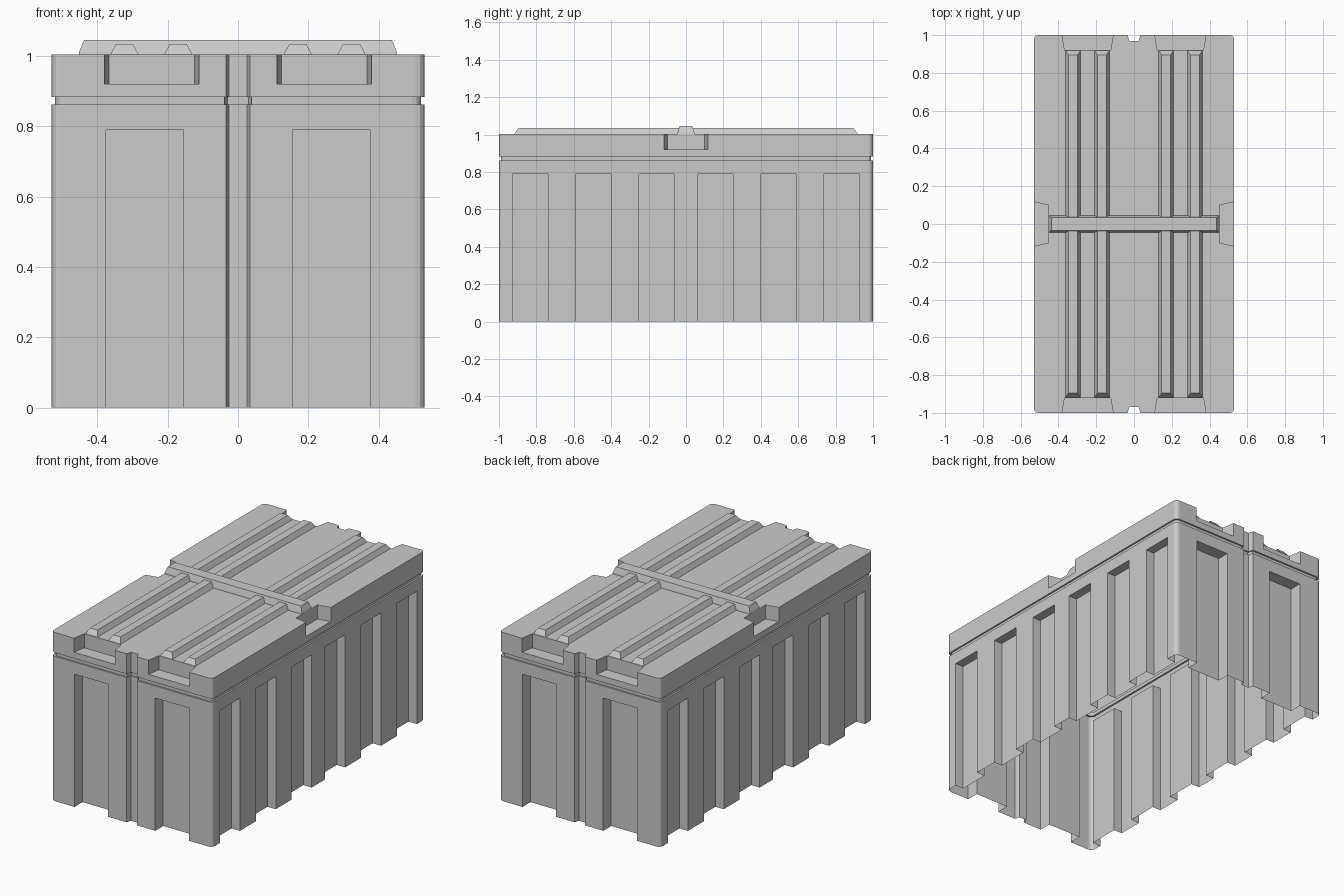
import bpy, bmesh, math

if "Cube" in bpy.data.objects:
    bpy.data.objects.remove(bpy.data.objects["Cube"])

HX, HY = 0.53, 1.0                    # half footprint
Z_BODY, Z_GROOVE, Z_LID = 0.862, 0.883, 1.004
GROOVE = 0.01

grey = bpy.data.materials.new("plain grey")
grey.diffuse_color = (0.6, 0.6, 0.6, 1)
grey.use_nodes = True
grey.node_tree.nodes["Principled BSDF"].inputs["Base Color"].default_value = grey.diffuse_color


def make_object(name, bm):
    bmesh.ops.recalc_face_normals(bm, faces=bm.faces)
    me = bpy.data.meshes.new(name)
    bm.to_mesh(me)
    bm.free()
    me.materials.append(grey)
    ob = bpy.data.objects.new(name, me)
    bpy.context.collection.objects.link(ob)
    return ob


def loft(bm, rings, bottom=True):
    """Skin a stack of equal-length rings of 3D points and cap the ends."""
    vs = [[bm.verts.new(p) for p in ring] for ring in rings]
    for a, b in zip(vs, vs[1:]):
        for i in range(len(a)):
            j = (i + 1) % len(a)
            bm.faces.new((a[i], a[j], b[j], b[i]))
    bm.faces.new(vs[-1])
    if bottom:
        bm.faces.new(vs[0][::-1])


def outline(z, inset):
    """Rounded rectangle with a tapered slot in the middle of each short end."""
    r = 0.025
    q = [(0.025 + inset / 2, -(HY - 0.03 - inset)), (0.034 + inset / 2, -(HY - inset))]
    for k in range(4):
        a = math.radians(-90 + 30 * k)
        q.append((HX - inset - r + r * math.cos(a), -(HY - inset - r) + r * math.sin(a)))
    half = q + [(x, -y) for x, y in reversed(q)]
    return [(x, y, z) for x, y in half + [(-x, -y) for x, y in half]]


def rect(x0, x1, y0, y1, z):
    return [(x0, y0, z), (x1, y0, z), (x1, y1, z), (x0, y1, z)]


def prism(bm, pts, z0, z1):
    loft(bm, [[(x, y, z0) for x, y in pts], [(x, y, z1) for x, y in pts]])


def carve(ob, cutter_bm, open_z):
    """Subtract the cutters, then remove the large cap so the shell is open below."""
    cutter = make_object("cutter", cutter_bm)
    cutter.hide_render = True
    mod = ob.modifiers.new("carve", 'BOOLEAN')
    mod.operation, mod.solver, mod.object = 'DIFFERENCE', 'EXACT', cutter
    bpy.context.view_layer.objects.active = ob
    bpy.ops.object.modifier_apply(modifier=mod.name)
    bpy.data.objects.remove(cutter)
    bm = bmesh.new()
    bm.from_mesh(ob.data)
    caps = [f for f in bm.faces if f.calc_area() > 0.5 and abs(f.normal.z) > 0.9
            and any(abs(f.verts[0].co.z - z) < 1e-4 for z in open_z)]
    bmesh.ops.delete(bm, geom=caps, context='FACES')
    bm.to_mesh(ob.data)
    bm.free()


# Body with the groove neck on top
bm = bmesh.new()
loft(bm, [outline(0, 0), outline(Z_BODY, 0), outline(Z_BODY, GROOVE), outline(Z_GROOVE, GROOVE)])
body = make_object("crate_body", bm)

# Tall recessed panels on the ends and sides, running out at the bottom
cut = bmesh.new()
for s in (-1, 1):
    for t in (-1, 1):
        prism(cut, [(s * 0.155, t * 0.925), (s * 0.376, t * 0.925),
                    (s * 0.376, t * 1.1), (s * 0.155, t * 1.1)], -0.1, 0.79)
        for y in (0.1575, 0.495, 0.8325):
            y0, y1 = t * y - 0.0938, t * y + 0.0938
            prism(cut, [(s * 0.475, y0), (s * 0.65, y0), (s * 0.65, y1), (s * 0.475, y1)],
                  -0.1, 0.79)
carve(body, cut, (0, Z_GROOVE))

# Lid
bm = bmesh.new()
loft(bm, [outline(Z_GROOVE, GROOVE), outline(Z_GROOVE, 0), outline(Z_LID, 0)])
lid = make_object("crate_lid", bm)

# Flared handle pockets: two on each end, one on each side
cut = bmesh.new()
for s in (-1, 1):
    for t in (-1, 1):
        c = s * 0.2455
        prism(cut, [(c - 0.122, t * 0.921), (c + 0.122, t * 0.921),
                    (c + 0.148, t * 1.08), (c - 0.148, t * 1.08)], 0.92, 1.2)
    prism(cut, [(s * 0.453, -0.10), (s * 0.453, 0.10),
                (s * 0.607, 0.134), (s * 0.607, -0.134)], 0.92, 1.2)
carve(lid, cut, (Z_GROOVE,))

# Long tapered ribs along the lid
for name, c in (("left_outer", -0.323), ("left_inner", -0.17),
                ("right_inner", 0.17), ("right_outer", 0.323)):
    bm = bmesh.new()
    loft(bm, [rect(c - 0.04, c + 0.04, -0.918, 0.918, Z_LID),
              rect(c - 0.024, c + 0.024, -0.896, 0.896, 1.034)], bottom=False)
    make_object("lid_rib_" + name, bm)

# Tapered bar across the lid
bm = bmesh.new()
loft(bm, [rect(-0.453, 0.453, -0.045, 0.045, Z_LID),
          rect(-0.452, 0.452, -0.044, 0.044, 1.011),
          rect(-0.438, 0.438, -0.034, 0.034, 1.045)], bottom=False)
make_object("lid_crossbar", bm)
